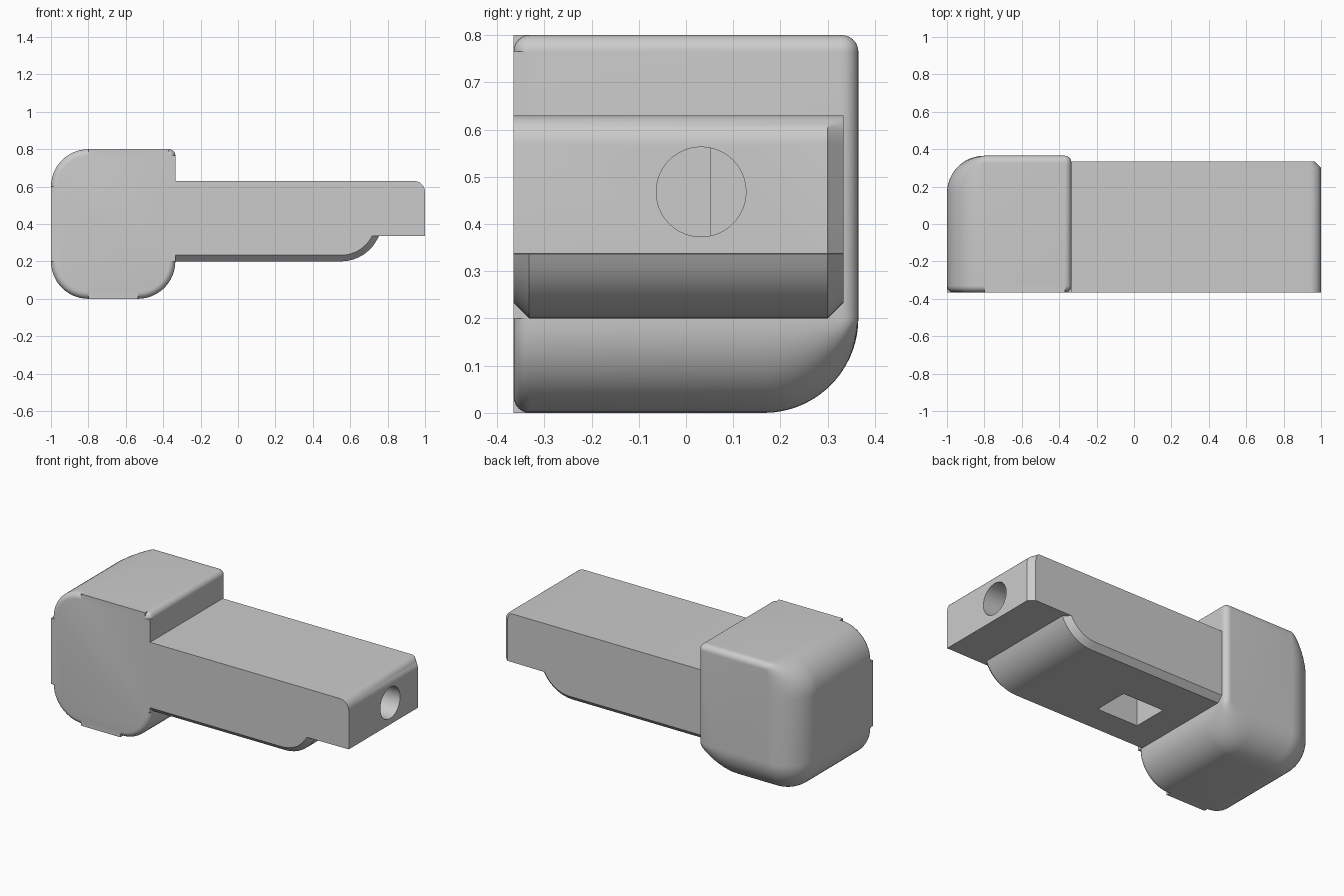
import bpy, bmesh
from math import sin, cos, pi, sqrt, radians, asin

if "Cube" in bpy.data.objects:
    bpy.data.objects.remove(bpy.data.objects["Cube"])


def loft(name, layers):
    """Skin a solid through matching xz profiles, given as (y, points)."""
    bm = bmesh.new()
    rings = [[bm.verts.new((x, y, z)) for x, z in pts] for y, pts in layers]
    n = len(rings[0])
    for r, s in zip(rings, rings[1:]):
        for i in range(n):
            j = (i + 1) % n
            bm.faces.new((r[i], r[j], s[j], s[i]))
    bm.faces.new(rings[0])
    bm.faces.new(rings[-1])
    bmesh.ops.remove_doubles(bm, verts=bm.verts, dist=1e-4)
    bmesh.ops.recalc_face_normals(bm, faces=bm.faces)
    me = bpy.data.meshes.new(name)
    bm.to_mesh(me)
    bm.free()
    ob = bpy.data.objects.new(name, me)
    bpy.context.collection.objects.link(ob)
    return ob


def arc(cx, cz, rx, rz, a0, a1, n=12):
    return [(cx + rx * cos(radians(a0 + (a1 - a0) * i / n)),
             cz + rz * sin(radians(a0 + (a1 - a0) * i / n))) for i in range(n + 1)]


def smooth(ob):
    bpy.ops.object.select_all(action='DESELECT')
    ob.select_set(True)
    bpy.context.view_layer.objects.active = ob
    bpy.ops.object.shade_smooth_by_angle(angle=radians(30))


BIG, SMALL = 0.2, 0.035
FRONT, BACK = -0.365, 0.365


# Head: a = inset of left and bottom, c = inset of top and right,
# d = extra inset of the corner arcs only (stepped front fillets)
def head_profile(a=0, c=0, d=0):
    pts = []
    for cx, cz, rx, rz, start in (
            (-0.37, 0.765, SMALL - c, SMALL - c, 0),
            (-0.8, 0.6, BIG - a, BIG - c, 90),
            (-0.8, 0.2, BIG - a, BIG - a, 180),
            (-0.535, 0.2, BIG - c, BIG - a, 270)):
        full = arc(cx, cz, rx, rz, start, start + 90)
        inner = arc(cx, cz, rx - d, rz - d, start, start + 90)
        pts += [full[0]] + inner + [full[-1]]
    return pts


def round_inset(y, r):
    t = max(0, y - (BACK - r))
    return r - sqrt(max(0, r * r - t * t))


layers = []
for i in range(7):
    t = pi / 2 * i / 6
    layers.append((FRONT + SMALL * (1 - cos(t)), head_profile(d=SMALL * (1 - sin(t)))))
for i in range(19):
    y = BACK - BIG + BIG * sin(pi / 2 * i / 18)
    layers.append((y, head_profile(round_inset(y, BIG), round_inset(y, SMALL))))
head = loft("head", layers)


# Arm: chamfered underside and back end corner
def arm_profile(low, end):
    r = 0.22 - low
    stop = -math_angle(0.085 / r)
    return ([(-0.335, 0.63), (-0.335, 0.2 + low)]
            + arc(0.55, 0.42, r, r, -90, stop, 8)
            + [(1 - end, 0.337)]
            + arc(0.94, 0.57, 0.06 - end, 0.06, 0, 90, 8))


def math_angle(s):
    return asin(s) * 180 / pi


CH = 0.033
arm = loft("arm", [(FRONT, arm_profile(CH, 0)), (FRONT + CH, arm_profile(0, 0)),
                   (0.3, arm_profile(0, 0)), (0.333, arm_profile(CH, CH))])

# Bolt hole in the end and rectangular pocket underneath
bpy.ops.mesh.primitive_cylinder_add(vertices=48, radius=0.095, depth=1.1,
                                    location=(0.55, 0.032, 0.468), rotation=(0, pi / 2, 0))
hole = bpy.context.object
hole.name = "hole_cutter"
bpy.ops.mesh.primitive_cube_add(size=1, location=(-0.022, -0.057, 0.335))
pocket = bpy.context.object
pocket.name = "pocket_cutter"
pocket.scale = (0.275, 0.215, 0.46)

for cutter in (hole, pocket):
    mod = arm.modifiers.new(cutter.name, 'BOOLEAN')
    mod.operation = 'DIFFERENCE'
    mod.solver = 'EXACT'
    mod.object = cutter
    bpy.context.view_layer.objects.active = arm
    bpy.ops.object.modifier_apply(modifier=mod.name)
for cutter in (hole, pocket):
    bpy.data.objects.remove(cutter)

smooth(head)
smooth(arm)
